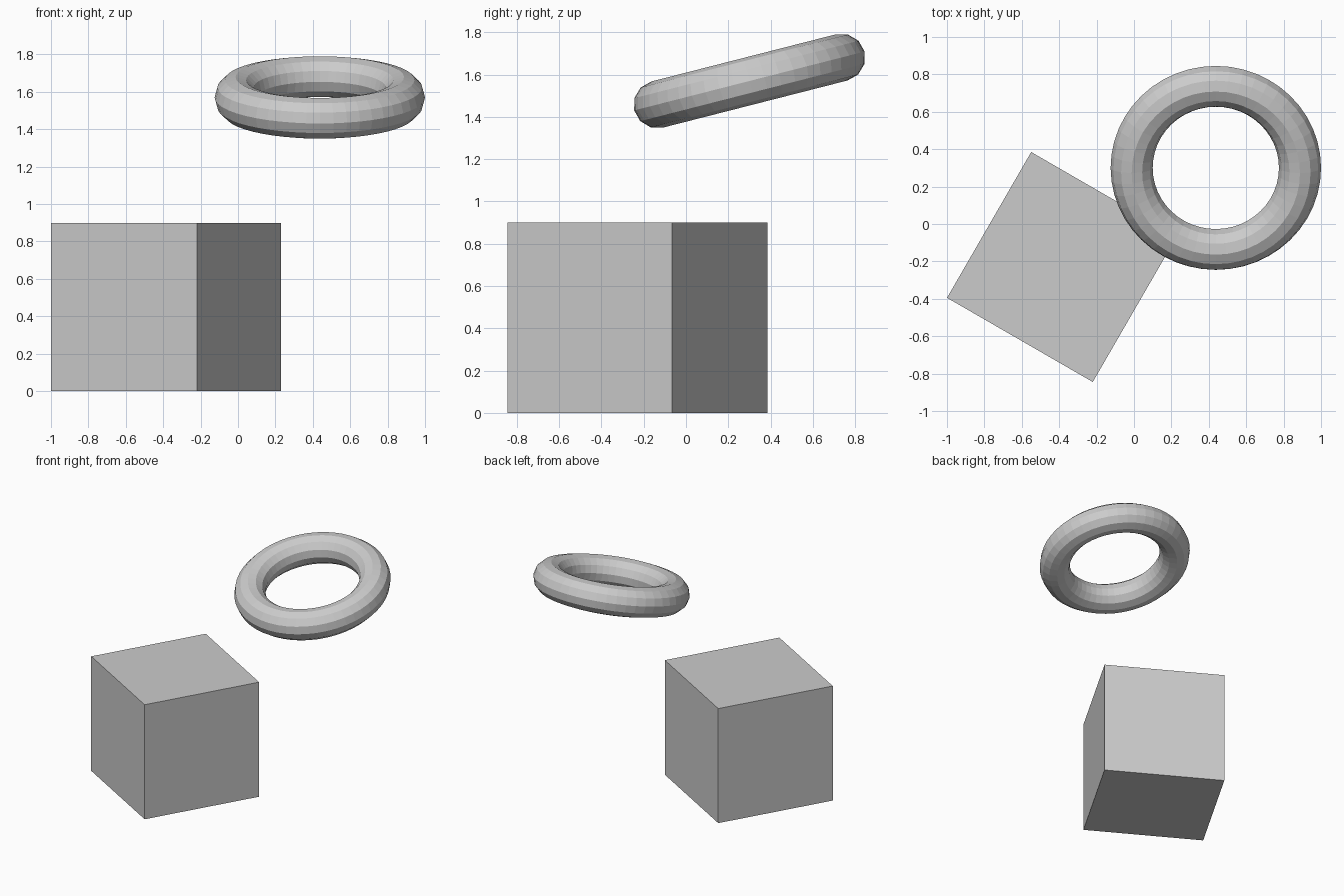
import bpy
from math import radians

if "Cube" in bpy.data.objects:
    bpy.data.objects.remove(bpy.data.objects["Cube"])

# Cube standing on the ground, turned about the vertical
bpy.ops.mesh.primitive_cube_add(size=0.9, location=(-0.385, -0.23, 0.45),
                                rotation=(0, 0, radians(-30)))
bpy.context.object.name = "block"

# Floating ring, tilted up towards the back
bpy.ops.mesh.primitive_torus_add(major_radius=0.45, minor_radius=0.1125,
                                 major_segments=48, minor_segments=12,
                                 location=(0.4375, 0.30, 1.57),
                                 rotation=(0.25, 0, 0))
ring = bpy.context.object
ring.name = "ring"
bpy.ops.object.shade_flat()
